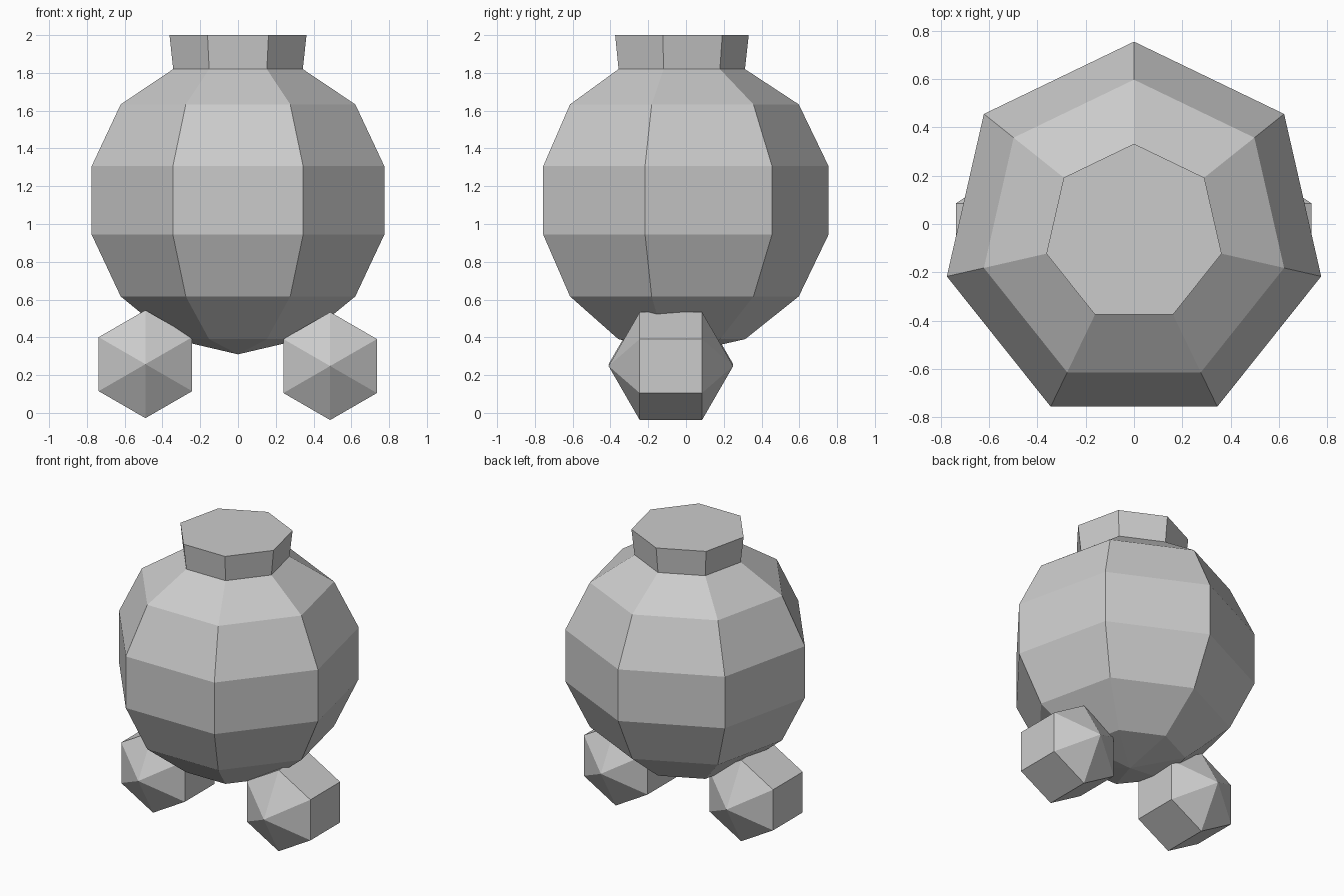
import bpy, bmesh, math
from mathutils import Matrix, Vector

if "Cube" in bpy.data.objects:
    bpy.data.objects.remove(bpy.data.objects["Cube"])

SIDES = 7
CY = -0.04          # the heptagon's centre sits slightly forward of y = 0


def make_object(name, bm):
    bmesh.ops.recalc_face_normals(bm, faces=bm.faces)
    mesh = bpy.data.meshes.new(name)
    bm.to_mesh(mesh)
    bm.free()
    obj = bpy.data.objects.new(name, mesh)
    bpy.context.collection.objects.link(obj)
    return obj


def ring(bm, radius, z):
    # one corner points to the back (+y)
    return [bm.verts.new((radius * math.sin(math.tau * i / SIDES),
                          CY + radius * math.cos(math.tau * i / SIDES), z))
            for i in range(SIDES)]


# Body and neck: seven-sided globe whose top ring is pulled up into a neck
R, CZ = 0.815, 1.125
levels = [(R * math.sin(math.pi * k / 7), CZ - R * math.cos(math.pi * k / 7))
          for k in range(1, 6)]
levels += [(0.352, 1.82), (0.372, 2.0)]
bm = bmesh.new()
rings = [ring(bm, r, z) for r, z in levels]
for low, high in zip(rings, rings[1:]):
    for i in range(SIDES):
        j = (i + 1) % SIDES
        bm.faces.new((low[i], low[j], high[j], high[i]))
bm.faces.new(rings[-1])
pole = bm.verts.new((0, CY, CZ - R))
for i in range(SIDES):
    bm.faces.new((rings[0][i], pole, rings[0][(i + 1) % SIDES]))
make_object("body_and_neck", bm)

# Feet: six-sided low-poly balls with their poles along y
for name, x, z in (("left_foot", -0.49, 0.258), ("right_foot", 0.488, 0.248)):
    bm = bmesh.new()
    bmesh.ops.create_uvsphere(bm, u_segments=6, v_segments=3, radius=0.33)
    bmesh.ops.rotate(bm, verts=bm.verts, cent=(0, 0, 0),
                     matrix=Matrix.Rotation(math.radians(90), 3, 'X'))
    bmesh.ops.translate(bm, verts=bm.verts, vec=Vector((x, -0.08, z)))
    make_object(name, bm)
